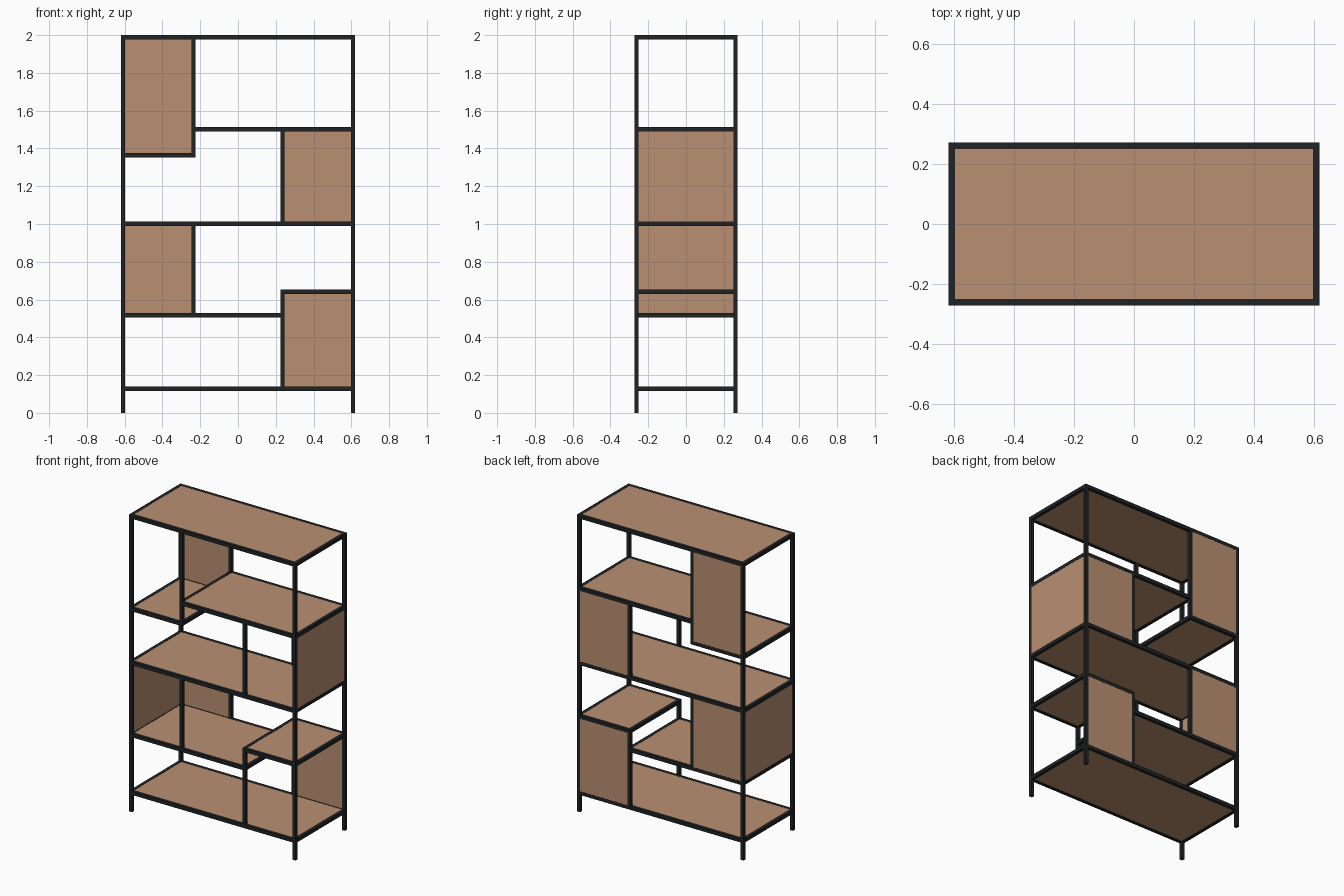
import bpy, bmesh

if "Cube" in bpy.data.objects:
    bpy.data.objects.remove(bpy.data.objects["Cube"])

W = 0.022            # bar width
H = 0.024            # rail height
PX, PY = 0.609, 0.262  # corner post centres
DX = 0.235           # inner upright centre
R = W / 2


def material(name, rgb):
    m = bpy.data.materials.new(name)
    m.diffuse_color = (*rgb, 1)
    m.use_nodes = True
    m.node_tree.nodes["Principled BSDF"].inputs["Base Color"].default_value = m.diffuse_color
    return m


BLACK = material("black metal", (0.014, 0.016, 0.017))
WOOD = material("tan wood", (0.491, 0.279, 0.165))


def boxes(name, mat, items):
    """One object from boxes given as (x0, x1, y0, y1, z0, z1)."""
    bm = bmesh.new()
    for x0, x1, y0, y1, z0, z1 in items:
        for v in bmesh.ops.create_cube(bm, size=1)["verts"]:
            v.co = ((x0 + x1) / 2 + v.co.x * (x1 - x0),
                    (y0 + y1) / 2 + v.co.y * (y1 - y0),
                    (z0 + z1) / 2 + v.co.z * (z1 - z0))
    me = bpy.data.meshes.new(name)
    bm.to_mesh(me)
    bm.free()
    me.materials.append(mat)
    ob = bpy.data.objects.new(name, me)
    bpy.context.collection.objects.link(ob)
    return ob


def bar_pair(name, x, z0, z1):
    """Vertical bars at front and back."""
    boxes(name, BLACK, [(x - R, x + R, s * PY - R, s * PY + R, z0, z1)
                        for s in (-1, 1)])


# corner posts
bar_pair("left_posts", -PX, 0, 2)
bar_pair("right_posts", PX, 0, 2)

# shelves: rail frame plus board, (name, left bar, right bar, centre height)
Z = dict(bottom=0.128, low_left=0.516, low_right=0.641, middle=1.002,
         high_left=1.364, high_right=1.502, top=1.988)
SPAN = dict(low_left=(-PX, DX), low_right=(DX, PX),
            high_left=(-PX, -DX), high_right=(-DX, PX))
for name, z in Z.items():
    a, b = SPAN.get(name, (-PX, PX))
    z0, z1 = z - H / 2, z + H / 2
    rails = [(a + R, b - R, s * PY - R, s * PY + R, z0, z1) for s in (-1, 1)]
    rails += [(x - R, x + R, -PY + R, PY - R, z0, z1) for x in (a, b)]
    boxes(name + "_shelf_frame", BLACK, rails)
    boxes(name + "_shelf_board", WOOD,
          [(a + R, b - R, -PY + R, PY - R, z0 + 0.004, z1 - 0.001)])

# inner uprights and back panels of the four closed bays
h = H / 2
BAYS = [("high_left", -1, Z["high_left"], Z["top"], -h, -h),
        ("high_right", 1, Z["middle"], Z["high_right"], h, -h),
        ("low_left", -1, Z["low_left"], Z["middle"], h, -h),
        ("low_right", 1, Z["bottom"], Z["low_right"], h, h)]
for name, s, z0, z1, d0, d1 in BAYS:
    bar_pair(name + "_bay_uprights", s * DX, z0 + d0, z1 + d1)
    xa, xb = sorted((s * (DX + R), s * (PX - R)))
    boxes(name + "_back_panel", WOOD,
          [(xa, xb, PY - R + 0.006, PY + R - 0.001, z0 + h, z1 - h)])

# side panels
for name, s, z0, z1 in (("right", 1, Z["middle"], Z["high_right"]),
                        ("left", -1, Z["low_left"], Z["middle"])):
    xa, xb = sorted((s * (PX - R + 0.006), s * (PX + R - 0.001)))
    boxes(name + "_side_panel", WOOD,
          [(xa, xb, -PY + R, PY - R, z0 + h, z1 - h)])
